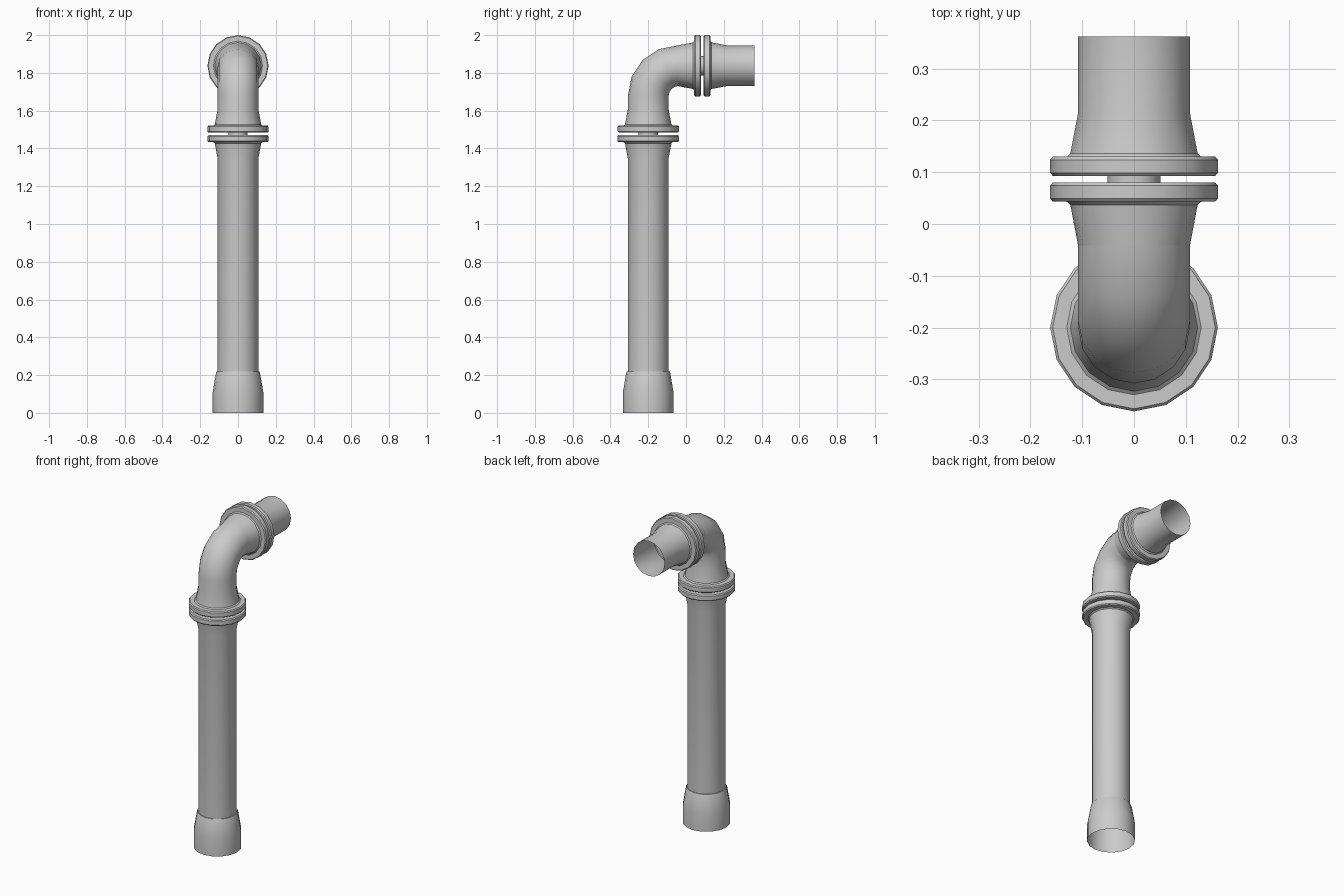
import bpy, math
from mathutils import Vector

if "Cube" in bpy.data.objects:
    bpy.data.objects.remove(bpy.data.objects["Cube"])

SIDES = 16
R = 0.108            # pipe radius
AXIS_Y = -0.20       # riser axis
AXIS_Z = 1.838       # outlet axis
BEND = 0.16          # elbow bend radius


def sweep(name, stations):
    """Skin 16-sided rings; each station is (y, z, tilt, radius)."""
    verts, faces = [], []
    for y, z, t, r in stations:
        normal = Vector((0, math.cos(t), -math.sin(t)))
        for i in range(SIDES):
            a = 2 * math.pi * i / SIDES
            verts.append(Vector((r * math.cos(a), y, z)) + normal * r * math.sin(a))
    for k in range(len(stations) - 1):
        for i in range(SIDES):
            j = (i + 1) % SIDES
            b = k * SIDES
            faces.append((b + i, b + j, b + SIDES + j, b + SIDES + i))
    mesh = bpy.data.meshes.new(name)
    mesh.from_pydata(verts, [], faces)
    ob = bpy.data.objects.new(name, mesh)
    bpy.context.collection.objects.link(ob)
    bpy.ops.object.select_all(action='DESELECT')
    ob.select_set(True)
    bpy.context.view_layer.objects.active = ob
    bpy.ops.object.shade_smooth_by_angle(angle=math.radians(35))
    return ob


def up(profile):
    """Profile of (radius, z) along the riser axis."""
    return [(AXIS_Y, z, 0, r) for r, z in profile]


def back(profile):
    """Profile of (radius, y) along the outlet axis."""
    return [(y, AXIS_Z, math.pi / 2, r) for r, y in profile]


def flange(face, s):
    """Neck, rounded rim and mating face; s = +1 when the face is at the far end."""
    pts = [(R, -0.122), (0.123, -0.043), (0.130, -0.037), (0.157, -0.037),
           (0.162, -0.031), (0.162, -0.006), (0.157, 0), (0.05, 0)]
    return [(r, face + s * d) for r, d in pts][::s]


# bottom socket
sweep("bottom_socket", up([(0.134, 0), (0.134, 0.11), (0.116, 0.214),
                           (0.113, 0.22), (R, 0.22)]))

# long vertical pipe ending in a flange
sweep("riser_pipe", up([(R, 0.20)] + flange(1.470, 1)))

# elbow with a flange at each end
arc = []
for k in range(5):
    t = math.pi / 2 * k / 4
    arc.append((AXIS_Y + BEND - BEND * math.cos(t),
                AXIS_Z - BEND + BEND * math.sin(t), t, R))
sweep("elbow", up(flange(1.484, -1)) + arc + back(flange(0.080, 1)))

# short outlet pipe
sweep("outlet_pipe", back(flange(0.093, -1) + [(R, 0.362)]))

# narrow gaskets between the flange faces
sweep("lower_gasket", up([(0.051, 1.470), (0.051, 1.484)]))
sweep("upper_gasket", back([(0.051, 0.080), (0.051, 0.093)]))
